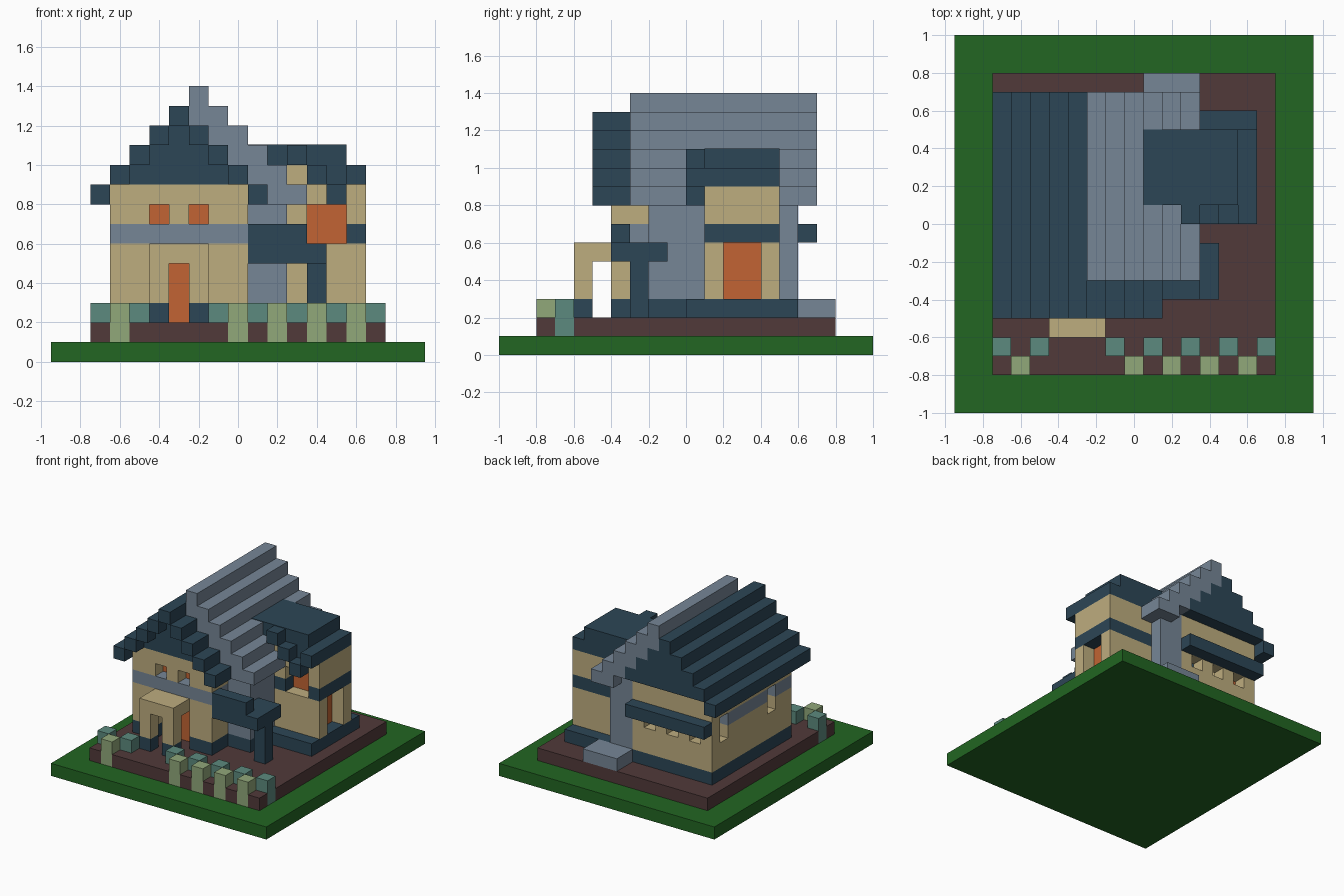
import bpy, bmesh

cube = bpy.data.objects.get("Cube")
if cube:
    bpy.data.objects.remove(cube, do_unlink=True)


def make_material(name, rgb):
    lin = [((c / 255 + 0.055) / 1.055) ** 2.4 for c in rgb] + [1.0]
    m = bpy.data.materials.new(name)
    m.use_nodes = True
    m.diffuse_color = lin
    m.node_tree.nodes["Principled BSDF"].inputs["Base Color"].default_value = lin
    return m


MATS = {
    "L": make_material("lawn_green", (34, 102, 34)),
    "B": make_material("soil_brown", (81, 58, 58)),
    "S": make_material("sand_wall", (190, 173, 127)),
    "G": make_material("slate_grey", (118, 134, 150)),
    "D": make_material("dark_blue", (44, 70, 86)),
    "O": make_material("door_orange", (194, 100, 51)),
    "T": make_material("teal_shrub", (92, 138, 126)),
    "P": make_material("pale_shrub", (145, 168, 122)),
}
U = 0.1  # block size


def finish(name, bm, colours):
    me = bpy.data.meshes.new(name)
    bmesh.ops.recalc_face_normals(bm, faces=bm.faces)
    bm.to_mesh(me)
    bm.free()
    for c in colours:
        me.materials.append(MATS[c])
    ob = bpy.data.objects.new(name, me)
    bpy.context.collection.objects.link(ob)
    return ob


def box(name, colour, x0, x1, y0, y1, z0, z1):
    bm = bmesh.new()
    bmesh.ops.create_cube(bm, size=1)
    for v in bm.verts:
        v.co = ((x0 + x1) / 2 + v.co.x * (x1 - x0),
                (y0 + y1) / 2 + v.co.y * (y1 - y0),
                (z0 + z1) / 2 + v.co.z * (z1 - z0))
    return finish(name, bm, colour)


def wall(name, along, x, y, top, rows):
    """One-block-thick wall; each row of letters is a course, dots are openings."""
    colours = sorted(set("".join(rows)) - {"."})
    cells = {(i, -j): c for j, r in enumerate(rows) for i, c in enumerate(r) if c != "."}
    bm = bmesh.new()

    def point(a, d, h):
        dx, dy = (a, d) if along == "x" else (d, a)
        return bm.verts.new((x + dx * U, y + dy * U, top - U + h * U))

    for (i, k), c in cells.items():
        quads = [[(i, d, k), (i + 1, d, k), (i + 1, d, k + 1), (i, d, k + 1)] for d in (0, 1)]
        for s in (0, 1):
            if (i + 2 * s - 1, k) not in cells:
                quads.append([(i + s, 0, k), (i + s, 1, k), (i + s, 1, k + 1), (i + s, 0, k + 1)])
            if (i, k + 2 * s - 1) not in cells:
                quads.append([(i, 0, k + s), (i + 1, 0, k + s), (i + 1, 1, k + s), (i, 1, k + s)])
        for q in quads:
            bm.faces.new([point(*p) for p in q]).material_index = colours.index(c)
    bmesh.ops.remove_doubles(bm, verts=bm.verts, dist=0.001)
    return finish(name, bm, colours)


# Ground and garden bed
box("lawn", "L", -.95, .95, -1, 1, 0, .1)
box("garden_bed", "B", -.75, .75, -.6, .8, .1, .2)

# Two staggered rows of shrubs set into the front of the bed
for label, colour, y, slots in (("teal_shrub", "T", -.7, (0, 2, 6, 8, 10, 12, 14)),
                                ("pale_shrub", "P", -.8, (1, 7, 9, 11, 13))):
    for i in range(15):
        x = -.75 + i * U
        planted = i in slots
        box(label if planted else "bed_edge", colour if planted else "B",
            x, x + U, y, y + U, .1, .3 if planted else .2)

# Plinths and rear step
box("main_plinth", "D", -.55, .05, -.2, .5, .2, .3)
box("side_plinth", "D", .05, .25, -.2, .6, .2, .3)
box("wing_plinth", "D", .25, .65, 0, .6, .2, .3)
box("rear_step", "G", .05, .35, .6, .8, .2, .3)

# Main house walls
wall("front_wall", "x", -.65, -.4, .9,
     ["SSSSSSS", "SS.S.SS", "GGGGGGG", "SSSSSSS", "SS...SS", "SS...SS", "DD...DD"])
wall("back_wall", "x", -.65, .5, .9,
     ["SSSSSSS", "SSSSSSS", "SSSSSSS", "S.S.S.S", "SSSSSSS", "SSSSSSS", "DDDDDDD"])
wall("left_wall", "y", -.65, -.3, .9,
     ["S" * 8, "S" * 8, "G.GGGGG.", "S.SSSSS.", "S" * 8, "S" * 8, "D" * 8])
wall("corner_return", "y", -.05, -.3, .9, list("SSGSSSD"))
box("grey_side_wall", "G", .15, .25, -.2, .6, .3, .8)
box("grey_front_wall", "G", .05, .15, -.2, -.1, .3, .9)
box("grey_back_wall", "G", .05, .15, .5, .6, .3, .9)

# Recessed door and window panes
box("front_door", "O", -.45, -.15, -.3, -.2, .2, .5)
for x in (-.45, -.25):
    box("front_window", "O", x, x + U, -.3, -.2, .7, .8)
for y in (-.2, .4):
    box("left_window", "O", -.55, -.45, y, y + U, .5, .7)

# Front porch
box("porch_canopy", "S", -.45, -.15, -.6, -.4, .5, .6)
for x in (-.45, -.25):
    box("porch_post", "S", x, x + U, -.6, -.5, .3, .5)
    box("porch_post_foot", "D", x, x + U, -.6, -.5, .2, .3)

# Side shelter and rear awning
box("shelter_roof", "D", .05, .45, -.4, -.1, .5, .6)
box("shelter_upper_roof", "D", .05, .35, -.4, -.3, .6, .7)
box("shelter_post", "D", .35, .45, -.3, -.2, .2, .5)
box("rear_awning", "D", -.65, .05, .6, .7, .6, .7)

# Stepped dark roof: long left slope, short right slope over the front gable
for i in range(5):
    x, z = -.75 + i * U, .8 + i * U
    box("left_roof_step", "D", x, x + U, -.5, .7, z, z + U)
    if i < 4:
        box("front_gable_step", "D", -.6 - x - U, -.6 - x, -.5, -.3, z, z + U)

# Gable infill, inset at the front and flush with the eaves at the back
for i in range(3):
    x, z = -.55 + i * U, .9 + i * U
    box("front_gable_fill", "D", x, -.6 - x, -.4, -.3, z, z + U)
    box("back_gable_fill", "D", x, -.6 - x + U, .5, .7, z, z + U)

# Stepped grey roof on the right, each course two blocks wide
box("grey_ridge", "G", -.25, -.15, -.3, .7, 1.3, 1.4)
for i in range(5):
    x, z = -.25 + i * U, 1.2 - i * U
    box("grey_roof_step", "G", x, x + 2 * U, -.3, .7, z, z + U)

# Right wing walls
wall("wing_front_wall", "x", .25, .1, 1.0,
     ["SDDD", "SSSS", "S..S", "D..D", "SSSS", "SSSS", "SSSS"])
wall("wing_right_wall", "y", .55, .2, 1.0,
     ["DDD", "SSS", "SSS", "DDD", "..S", "..S", "..S"])
wall("wing_back_wall", "x", .25, .4, 1.0,
     ["DDD", "SSS", "SSS", "DDD", "SSS", "SSS", "SSS"])
box("wing_front_window", "O", .35, .55, .2, .3, .6, .8)
box("wing_door", "O", .45, .55, .2, .4, .3, .6)

# Wing roof and the stepped trim over its front window
box("wing_roof", "D", .05, .55, .1, .5, 1.0, 1.104)
box("wing_ceiling", "D", .25, .55, .2, .4, .9, 1.0)
for x, z in ((.25, 1.0), (.35, .9), (.45, .8), (.55, .9)):
    box("wing_roof_trim", "D", x, x + U, 0, .1, z, z + U)
